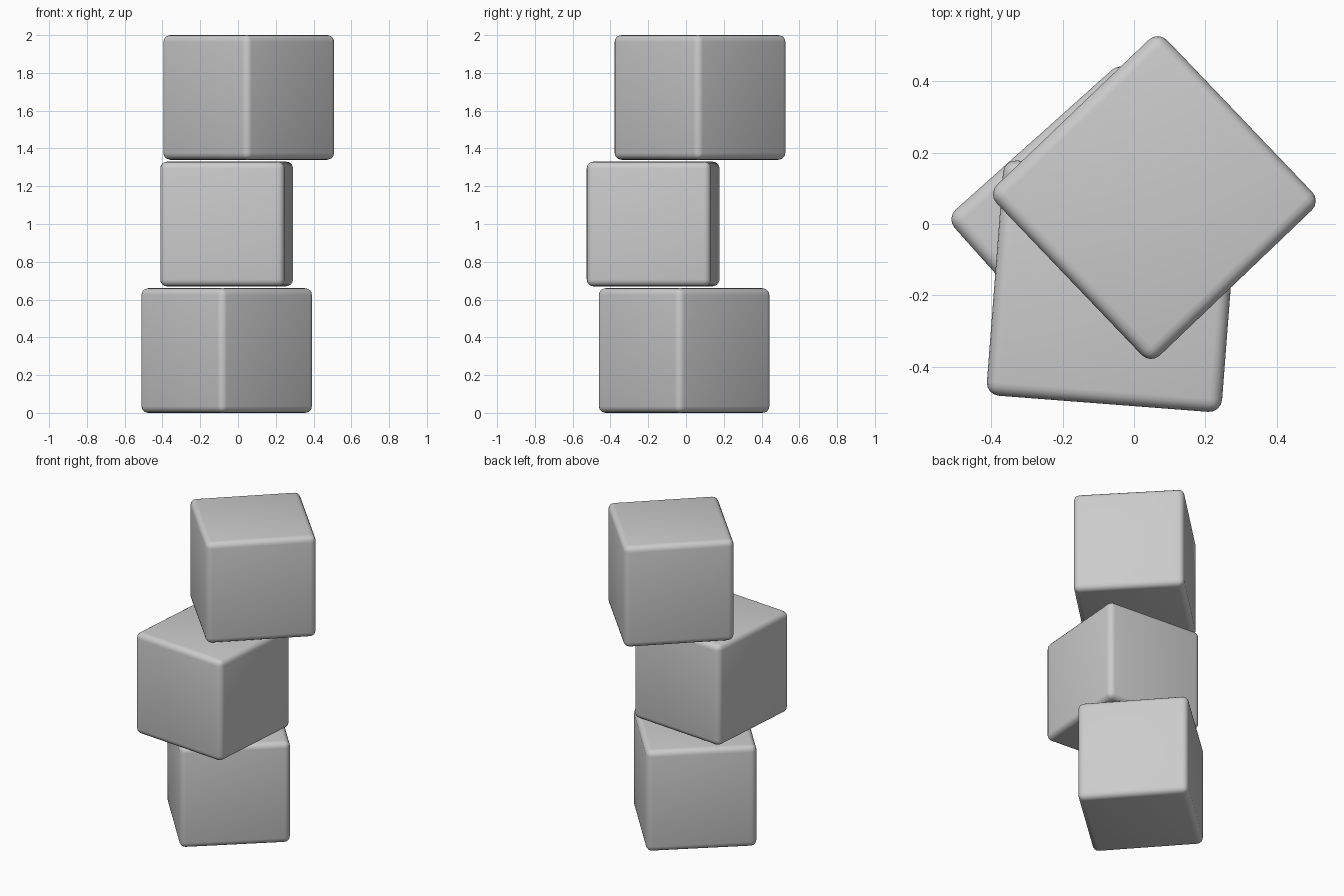
import bpy
from math import radians

if "Cube" in bpy.data.objects:
    bpy.data.objects.remove(bpy.data.objects["Cube"])

SIZE = 0.66


def rounded_block(name, x, y, z, turn):
    """Cube with softly rounded edges, turned about the vertical axis."""
    bpy.ops.mesh.primitive_cube_add(size=SIZE, location=(x, y, z),
                                    rotation=(0, 0, radians(turn)))
    block = bpy.context.object
    block.name = name
    bevel = block.modifiers.new("rounded_edges", 'BEVEL')
    bevel.width = 0.036
    bevel.segments = 4
    bpy.ops.object.shade_smooth()
    return block


# Three loosely stacked blocks
rounded_block("bottom_block", -0.06, -0.01, 0.33, 41.8)
rounded_block("middle_block", -0.06, -0.174, 1.0, -4.4)
rounded_block("top_block", 0.057, 0.074, 1.67, 43.7)
